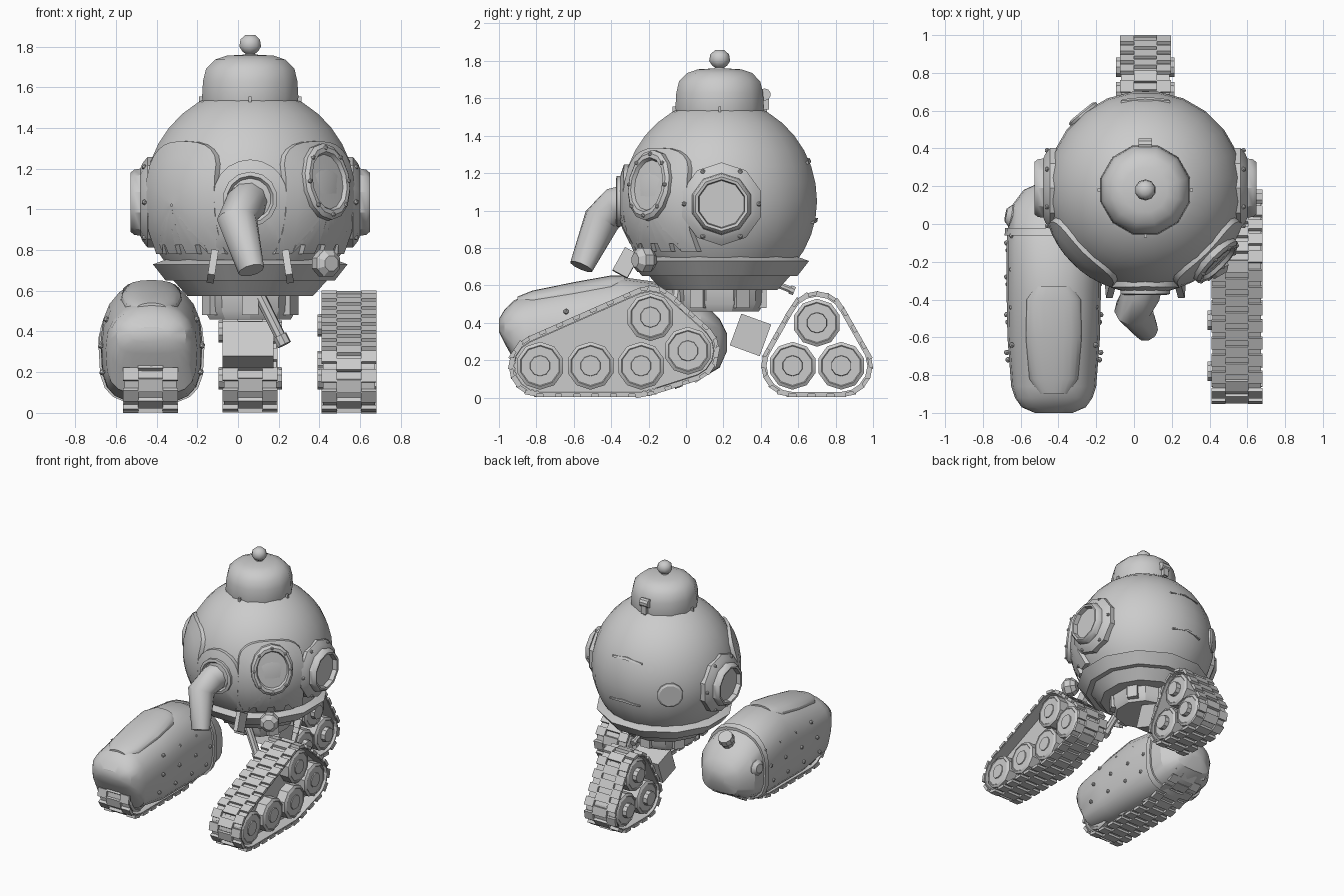
import bpy, bmesh
from math import sin, cos, pi, radians, sqrt, copysign
from mathutils import Vector, Matrix
from mathutils.geometry import convex_hull_2d

if "Cube" in bpy.data.objects:
    bpy.data.objects.remove(bpy.data.objects["Cube"])

GREY = bpy.data.materials.new("plain grey")
GREY.use_nodes = True
GREY.diffuse_color = (0.6, 0.6, 0.6, 1)
GREY.node_tree.nodes["Principled BSDF"].inputs["Base Color"].default_value = (0.6, 0.6, 0.6, 1)
C = Vector((0.06, 0.18, 1.05))      # body centre
UP = Vector((0, 0, 1))


def finish(name, bm, angle=30):
    bmesh.ops.recalc_face_normals(bm, faces=bm.faces)
    me = bpy.data.meshes.new(name)
    bm.to_mesh(me)
    bm.free()
    me.materials.append(GREY)
    ob = bpy.data.objects.new(name, me)
    bpy.context.collection.objects.link(ob)
    bpy.ops.object.select_all(action='DESELECT')
    ob.select_set(True)
    bpy.context.view_layer.objects.active = ob
    bpy.ops.object.shade_smooth_by_angle(angle=radians(angle))


def add_rings(bm, rings, caps=True):
    """Skin a row of closed point rings."""
    vs = [[bm.verts.new(p) for p in r] for r in rings]
    n = len(vs[0])
    for a, b in zip(vs, vs[1:]):
        for i in range(n):
            bm.faces.new((a[i], a[(i + 1) % n], b[(i + 1) % n], b[i]))
    if caps:
        bm.faces.new(vs[0])
        bm.faces.new(vs[-1])


def add_lathe(bm, profile, origin, direction=UP, segs=12, sx=1, sy=1):
    d = Vector(direction).normalized()
    q = d.to_track_quat('Z', 'Y') if abs(d.z) < 0.99 else Matrix.Identity(3).to_quaternion()
    turn = [2 * pi * (i + 0.5) / segs for i in range(segs)]
    add_rings(bm, [[Vector(origin) + q @ Vector((r * sx * cos(t), r * sy * sin(t), h))
                    for t in turn] for r, h in profile])


def lathe(name, profile, origin, direction=UP, segs=12, sx=1, sy=1, angle=30):
    bm = bmesh.new()
    add_lathe(bm, profile, origin, direction, segs, sx, sy)
    finish(name, bm, angle)


def add_box(bm, centre, size, rot=Matrix.Identity(3)):
    m = Matrix.Translation(centre) @ rot.to_4x4() @ Matrix.Diagonal((*size, 1))
    bmesh.ops.create_cube(bm, size=1, matrix=m)


def box(name, centre, size, rot=Matrix.Identity(3)):
    bm = bmesh.new()
    add_box(bm, centre, size, rot)
    finish(name, bm)


def shell_plate(name, outline, azimuth, radius):
    """Curved plate: a flat outline pressed onto the body's ball."""
    d = Vector((cos(radians(azimuth)), sin(radians(azimuth)), 0))
    t = Vector((-d.y, d.x, 0))
    mid = sum((Vector(p) for p in outline), Vector((0, 0))) / len(outline)

    def ring(s, rad):
        pts = [mid + (Vector(p) - mid) * s for p in outline]
        return [C + t * p.x + UP * p.y + d * sqrt(max(rad ** 2 - p.length_squared, 0)) for p in pts]
    bm = bmesh.new()
    add_rings(bm, [ring(1, radius - 0.045)] + [ring(s, radius) for s in (1, .75, .5, .25, .02)], False)
    finish(name, bm)


def rivets(name, spots, size):
    bm = bmesh.new()
    for p in spots:
        bmesh.ops.create_icosphere(bm, subdivisions=1, radius=size, matrix=Matrix.Translation(p))
    finish(name, bm)


def rounded(a, power):
    c, s = cos(a), sin(a)
    return copysign(abs(c) ** power, c), copysign(abs(s) ** power, s)


# Ball body with collar and underside
R = 0.525
lathe("ball_body", [(R * sin(a * pi / 18), R * cos(a * pi / 18) * (1.04 if a < 9 else 1))
                    for a in range(2, 14)], C, segs=24)
lathe("collar", [(.41, .76), (.495, .73), (.43, .65), (.39, .65), (.32, .575), (.2, .575)], (C.x, C.y, 0))
lathe("underside", [(.24, .6), (.235, .5), (.21, .46)], (C.x, C.y, 0), segs=10)
bm = bmesh.new()
for k in range(6):
    turn = Matrix.Rotation(k * pi / 3 + pi / 6, 3, 'Z')
    add_box(bm, Vector((C.x, C.y, .53)) + turn @ Vector((.22, 0, 0)), (.06, .08, .1), turn)
finish("underside_lugs", bm)

# Top cap, knob and hook
lathe("top_cap", [(.235, 1.5), (.245, 1.55), (.24, 1.63), (.225, 1.69), (.18, 1.735), (.12, 1.755), (.03, 1.76)],
      (C.x, C.y, 0), segs=12, angle=45)
lathe("cap_knob", [(.035, 1.74), (.025, 1.765), (.04, 1.775), (.056, 1.80), (.05, 1.835), (.025, 1.857)],
      (C.x, C.y, 0), segs=10, angle=50)
bm = bmesh.new()
for k in range(4):
    turn = Matrix.Rotation(k * pi / 2, 3, 'Z')
    add_box(bm, Vector((C.x, C.y, 1.54)) + turn @ Vector((.24, 0, 0)), (.025, .015, .03), turn)
finish("cap_lugs", bm)
lathe("cap_hook", [(.033, -.035), (.033, .035)], (C.x, .42, 1.62), (1, 0, 0), 10)
box("cap_hook_stem", (C.x, .43, 1.58), (.04, .03, .08))

# Side portholes
for side, s in (("left", 1), ("right", -1)):
    o = Vector((C.x, C.y + .01, 1.035))
    lathe(side + "_porthole", [(.222, .44), (.222, .505), (.19, .53), (.165, .54), (.16, .57), (.145, .588),
                               (.13, .585), (.125, .55), (.03, .55)], o, (s, 0, 0), 10)
    rivets(side + "_porthole_rivets", [o + Vector((s * .52, .2 * cos(k * pi / 3), .2 * sin(k * pi / 3)))
                                       for k in range(6)], .014)

# Front panels with arched tops and notched bottoms
arch = []
for k in range(13):
    c, s = rounded(k * pi / 12, .75)
    arch.append((.235 * c, .11 + .175 * s))
teeth = [(-.24, w) for w in (.04, -.06, -.16, -.27)]
for u in (-.13, 0, .13):
    teeth += [(u - .03, -.27), (u - .025, -.225), (u + .025, -.225), (u + .03, -.27)]
teeth += [(.24, w) for w in (-.27, -.16, -.06, .04)]
for side, az in (("left", -45), ("right", -135)):
    shell_plate(side + "_front_panel", arch + teeth, az, .548)

# Oval window on the left panel
look = Vector((.7, -.7, .16)).normalized()
lathe("oval_window", [(.14, .44), (.14, .545), (.125, .56), (.108, .56), (.1, .54), (.02, .545)],
      C, look, 14, 1.1, 1.36)
q = look.to_track_quat('Z', 'Y')
rivets("oval_window_rivets", [C + q @ Vector((.134 * cos(a * pi / 4), .166 * sin(a * pi / 4), .558))
                              for a in range(8)], .013)

# Central arch with flared feet
shell_plate("front_arch", [(.18 * cos(a * pi / 10), .02 + .175 * sin(a * pi / 10)) for a in range(11)]
            + [(-.17, -.09), (-.165, -.2), (-.175, -.3), (.175, -.3), (.165, -.2), (.17, -.09)], -90, .548)
lathe("arm_socket", [(.135, .48), (.135, .55), (.115, .555), (.1, .535)], C, (0, -1, 0), 14)
for s in (-1, 1):
    box("arch_foot", (C.x + s * .185, -.32, .72), (.035, .09, .14),
        Matrix.Rotation(-s * .15, 3, 'Y') @ Matrix.Rotation(-.5, 3, 'X'))

# Bent arm
path = [Vector(p) for p in ((.06, -.28, 1.05), (.04, -.37, 1.03), (-.005, -.45, .95), (.065, -.56, .70))]
bm = bmesh.new()
rings = []
for i, p in enumerate(path):
    d = path[min(i + 1, 3)] - path[max(i - 1, 0)]
    q = d.to_track_quat('Z', 'Y')
    r = (.1, .1, .1, .065)[i]
    rings.append([p + q @ Vector((r * cos(k * pi / 5), r * sin(k * pi / 5), 0)) for k in range(10)])
add_rings(bm, rings)
finish("front_arm", bm, 40)

# Lower lamp, hanging rod, rear hatch, rear slits
lathe("lower_lamp", [(.045, -.05), (.07, -.02), (.07, .03), (.04, .06)], (.43, -.22, .735), (.45, -.8, 0), 8)
lathe("hanging_rod", [(.028, -.16), (.028, .08), (.036, .08), (.036, .13)], (.17, -.06, .45), (.45, -.1, -.9), 8)
lathe("tail_rod", [(.018, -.06), (.018, .06), (.025, .06), (.025, .085)], (.06, .5, .6), (0, .9, -.35), 8)
lathe("rear_hatch", [(.095, .44), (.095, .525), (.08, .535)], C, (-.63, .77, -.02), 12)
for w in (.22, -.1):
    shell_plate("rear_slit", [(-.13, w - .02), (0, w), (.13, w - .02), (.13, w - .01), (0, w + .01),
                              (-.13, w - .01)], 90, .533)


def track(name, cx, half, wheels, hub_sides, framed=True):
    """Belt wrapped round a set of wheels, with tread pads."""
    def hull(rad):
        pts = [Vector((y + rad * cos(k * pi / 8), z + rad * sin(k * pi / 8))) for y, z in wheels for k in range(16)]
        return [pts[i] for i in convex_hull_2d(pts)]
    outer = hull(.15)
    mid = sum(outer, Vector((0, 0))) / len(outer)
    edges = []
    for a, b in zip(outer, outer[1:] + outer[:1]):
        d = (b - a).normalized()
        n = Vector((d.y, -d.x))
        n *= copysign(1, n.dot(a - mid))
        edges.append((a, b, d, n, Matrix(((1, 0, 0), (0, d.x, n.x), (0, d.y, n.y)))))
    bm = bmesh.new()
    for a, b, d, n, rot in edges:
        m = (a + b) / 2 - n * .005
        add_box(bm, (cx, m.x, m.y), (half * 1.9, (b - a).length + .003, .01), rot)
    # tread pads: side columns and a staggered middle column
    total = sum((e[1] - e[0]).length for e in edges)
    count = 2 * round(total / .1)
    for k in range(count):
        left = total * k / count
        for a, b, d, n, rot in edges:
            if left <= (b - a).length:
                break
            left -= (b - a).length
        p = a + d * left + n * .007
        for x, w in (((-half * .72, half * .56), (half * .72, half * .56)) if k % 2 else ((0, half * .9),)):
            add_box(bm, (cx + x, p.x, p.y), (w, .065, .022), rot)
    finish(name + "_belt", bm)
    if framed:
        bm = bmesh.new()
        add_rings(bm, [[(cx + x, p.x, p.y) for p in hull(.138)] for x in (-half * .3, half * .3)])
        finish(name + "_frame", bm)
    bm = bmesh.new()
    for y, z in wheels:
        for s in (-1, 1):
            hub = half + .02 if s in hub_sides else half * .95
            add_lathe(bm, [(.128, 0), (.128, half * .85), (.11, half * .93), (.105, half * .9), (.056, half * .9),
                           (.054, hub)], (cx, y, z), (s, 0, 0), 10)
    finish(name + "_wheels", bm)


long_set = [(-.78, .17), (-.51, .17), (-.24, .17), (.01, .25), (-.19, .43)]
track("left_track", .545, .135, long_set, (-1,))
track("right_track", -.43, .135, long_set[:4], ())
track("rear_track", .06, .135, [(.57, .17), (.83, .17), (.7, .4)], (-1, 1), False)
box("rear_leg", (.05, .345, .335), (.25, .17, .18), Matrix.Rotation(-.35, 3, 'X'))


# Armoured pod over the right track: tapered above, slab-sided below
def loft(name, sections, cx, n=20):
    def ring(y, hw, zb, zt):
        pts = []
        for k in range(n):
            c, s = rounded(2 * pi * k / n, .88 if k <= n / 2 else .6)
            pts.append((cx + hw * c, y, (zb + zt) / 2 + (zt - zb) / 2 * s))
        return pts
    bm = bmesh.new()
    add_rings(bm, [ring(*s) for s in sections])
    finish(name, bm)


PX = -.425
loft("pod_shell", [(-1, .1, .35, .42), (-.97, .17, .29, .47), (-.92, .205, .2, .52), (-.86, .225, .09, .545),
                   (-.6, .245, .05, .60), (-.35, .25, .05, .645), (-.1, .25, .05, .61), (.08, .235, .10, .52),
                   (.18, .16, .16, .42), (.22, .07, .25, .34)], PX)
loft("pod_top_panel", [(-.9, .08, .46, .54), (-.82, .13, .46, .572), (-.6, .15, .48, .617),
                       (-.4, .145, .52, .653), (-.33, .1, .55, .652)], PX)
loft("pod_band", [(-.06, .26, .045, .605), (-.02, .257, .06, .59)], PX)
spots = []
for y in (-.68, -.48, -.28, -.1):
    for z, reach in ((.2, .242), (.33, .249), (.46, .222)):
        spots += [(PX + s * reach, y + (z - .33) * .3, z) for s in (-1, 1)]
rivets("pod_rivets", spots, .016)
lathe("pod_side_knob", [(.06, -.05), (.06, .02), (.035, .045)], (-.635, .04, .36), (-1, .2, .1), 10)
lathe("pod_top_knob", [(.05, -.05), (.05, .05), (.06, .05), (.055, .09)], (PX, .07, .5), (0, .5, .8), 10)
